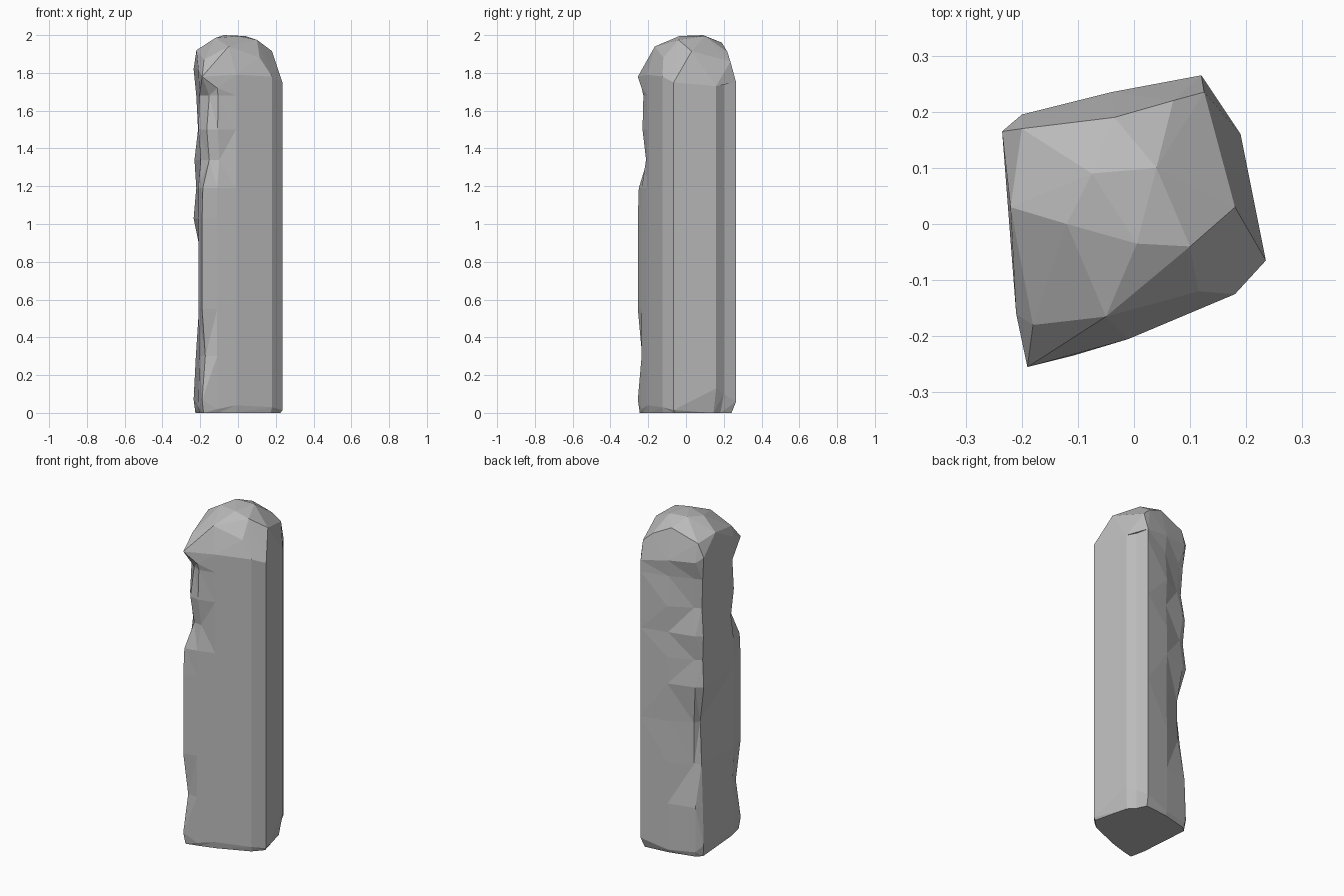
import bpy, bmesh
from mathutils import Vector

cube = bpy.data.objects.get("Cube")
if cube:
    bpy.data.objects.remove(cube, do_unlink=True)

stone = bpy.data.materials.new("grey stone")
stone.use_nodes = True
GREY = (0.5, 0.5, 0.5, 1)
stone.diffuse_color = GREY
stone.node_tree.nodes["Principled BSDF"].inputs["Base Color"].default_value = GREY

# Vertical edges of the twisted square shaft: x, y, bottom z, top z
EDGES = [(-.19, -.255, .07, 1.78), (-.11, -.235, .02, 1.72), (-.01, -.205, .04, 1.79),
         (.18, -.125, .03, 1.78), (.235, -.065, .015, 1.75), (.19, .16, .13, 1.73),
         (.15, .2, .1, 1.75), (.12, .265, .06, 1.75), (-.04, .235, .02, 1.78),
         (-.2, .195, .03, 1.79), (-.235, .165, .07, 1.82), (-.21, -.16, .03, 1.82)]

# Worn corners: how far each edge is chipped inwards at each level
LEVELS = [.3, .55, .8, 1.03, 1.19, 1.34, 1.5, 1.68]
CHIPS = {0: [.09, 0, 0, 0, .02, .2, .13, .2],
         1: [0, 0, 0, 0, 0, .1, .02, .04],
         8: [0, 0, .02, 0, 0, .03, 0, .05],
         9: [0, .14, .15, .03, .1, .03, .15, .12],
         10: [.05, .12, .2, 0, .06, .02, .1, .06],
         11: [.03, 0, 0, 0, 0, .06, 0, .03]}


def ring_points(height, scale):
    return [Vector((e[0] * scale(i), e[1] * scale(i), height(e)))
            for i, e in enumerate(EDGES)]


# Shaft: underside, base edge, chipped levels, shoulder
rings = [ring_points(lambda e: 0, lambda i: .91 if i in (5, 6, 7) else .96),
         ring_points(lambda e: e[2], lambda i: 1)]
for n, z in enumerate(LEVELS):
    rings.append(ring_points(lambda e: z, lambda i: 1 - CHIPS.get(i, [0] * 8)[n]))
rings.append(ring_points(lambda e: e[3], lambda i: 1))

bm = bmesh.new()
loops = [[bm.verts.new(p) for p in ring] for ring in rings]
for low, high in zip(loops, loops[1:]):
    for i in range(len(low)):
        j = (i + 1) % len(low)
        bm.faces.new((low[i], low[j], high[j], high[i]))
bm.faces.new(loops[0][::-1])
bmesh.ops.triangulate(bm, faces=bm.faces[:], quad_method='SHORT_EDGE')

# Rounded, faceted cap over the shoulder
CROWN = [(-.18, -.18, 1.87), (-.05, -.165, 1.94), (.005, -.035, 1.995), (-.12, 0, 1.985),
         (-.075, .09, 2), (.04, .1, 1.995), (.1, -.04, 1.975), (.18, .03, 1.915),
         (.115, -.12, 1.88), (.07, .22, 1.91), (-.035, .19, 1.96), (-.2, .17, 1.9),
         (-.22, .03, 1.92), (.125, .235, 1.86)]
cap = [bm.verts.new(p) for p in rings[-1] + CROWN]
hull = bmesh.ops.convex_hull(bm, input=cap)
spare = {g for g in hull["geom_interior"] + hull["geom_unused"]
         if isinstance(g, bmesh.types.BMVert)}
bmesh.ops.delete(bm, geom=list(spare), context='VERTS')
bmesh.ops.remove_doubles(bm, verts=bm.verts[:], dist=.0005)

mesh = bpy.data.meshes.new("standing_stone")
bm.to_mesh(mesh)
bm.free()
mesh.materials.append(stone)
bpy.context.collection.objects.link(bpy.data.objects.new("standing_stone", mesh))
